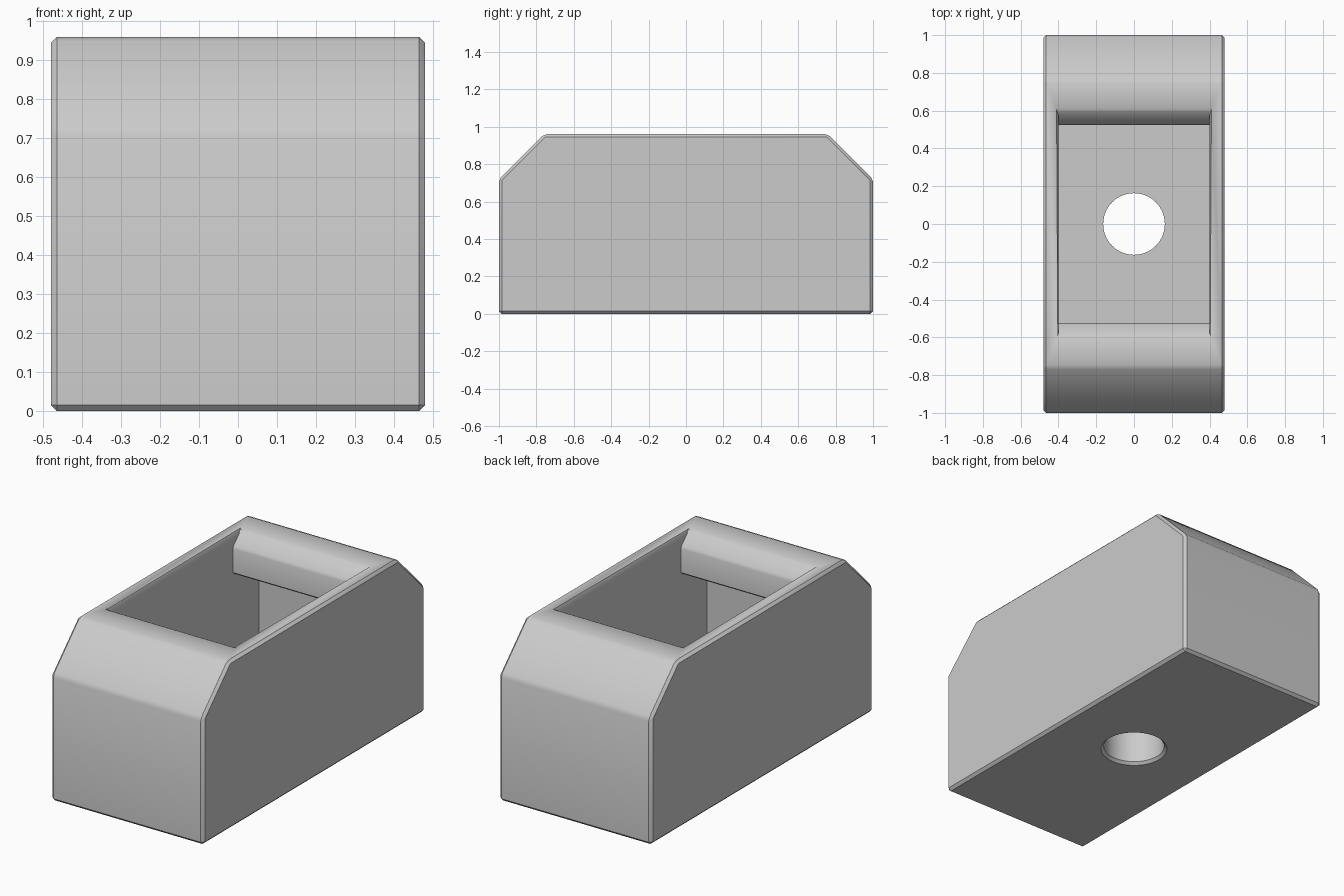
import bpy
import bmesh
import math

cube = bpy.data.objects.get("Cube")
if cube:
    bpy.data.objects.remove(cube, do_unlink=True)

grey = bpy.data.materials.new("plain_grey")
grey.use_nodes = True
colour = (0.6, 0.6, 0.6, 1)
grey.diffuse_color = colour
grey.node_tree.nodes["Principled BSDF"].inputs["Base Color"].default_value = colour


def finish(name, bm):
    bmesh.ops.recalc_face_normals(bm, faces=bm.faces)
    mesh = bpy.data.meshes.new(name)
    bm.to_mesh(mesh)
    bm.free()
    mesh.materials.append(grey)
    obj = bpy.data.objects.new(name, mesh)
    bpy.context.collection.objects.link(obj)
    return obj


def prism(name, half_profile, half_width):
    """Mirror a (y, z) half profile and extrude it across x."""
    outline = half_profile + [(-y, z) for y, z in reversed(half_profile)]
    bm = bmesh.new()
    face = bm.faces.new([bm.verts.new((-half_width, y, z)) for y, z in outline])
    new = bmesh.ops.extrude_face_region(bm, geom=[face])["geom"]
    moved = [g for g in new if isinstance(g, bmesh.types.BMVert)]
    bmesh.ops.translate(bm, verts=moved, vec=(2 * half_width, 0, 0))
    return finish(name, bm)


def cone(name, r_low, r_high, z_low, z_high):
    bm = bmesh.new()
    bmesh.ops.create_cone(bm, cap_ends=True, segments=64, radius1=r_low,
                          radius2=r_high, depth=z_high - z_low)
    bmesh.ops.translate(bm, verts=bm.verts, vec=(0, 0, (z_low + z_high) / 2))
    return finish(name, bm)


# Outer block with sloped shoulders and chamfered edges
body = prism("housing", [(1, 0), (1, 0.72), (0.76, 0.96)], 0.48)
bevel = body.modifiers.new("edge_chamfer", "BEVEL")
bevel.width = 0.015
bevel.segments = 1
bevel.limit_method = "ANGLE"
bevel.angle_limit = math.radians(30)

# Cavity that widens below the two sloped lips
cavity = prism("cavity_cutter", [
    (0.76, 0.24), (0.76, 0.73), (0.535, 0.73), (0.525, 0.74),
    (0.525, 0.875), (0.531, 0.89), (0.59, 0.949), (0.61, 0.96), (0.61, 1.1)], 0.4)

# Chamfer along the long sides of the opening
rim = prism("rim_cutter", [(0.58, 0.945), (0.61, 0.96), (0.61, 0.99)], 0.41)
for v in rim.data.vertices:
    if v.co.z < 0.95:
        v.co.x *= 0.4 / 0.41

# Through hole with a countersunk lower edge
hole = cone("hole_cutter", 0.163, 0.163, -0.2, 0.5)
countersink = cone("countersink_cutter", 0.193, 0.163, -0.015, 0.015)

for cutter in (cavity, rim, hole, countersink):
    cut = body.modifiers.new(cutter.name, "BOOLEAN")
    cut.operation = "DIFFERENCE"
    cut.solver = "EXACT"
    cut.object = cutter

# Bake the cuts, then discard the cutters
bpy.context.view_layer.update()
baked = bpy.data.meshes.new_from_object(
    body.evaluated_get(bpy.context.evaluated_depsgraph_get()))
body.modifiers.clear()
body.data = baked
for cutter in (cavity, rim, hole, countersink):
    bpy.data.objects.remove(cutter, do_unlink=True)

bpy.ops.object.select_all(action="DESELECT")
body.select_set(True)
bpy.context.view_layer.objects.active = body
bpy.ops.object.shade_smooth_by_angle(angle=math.radians(32))
